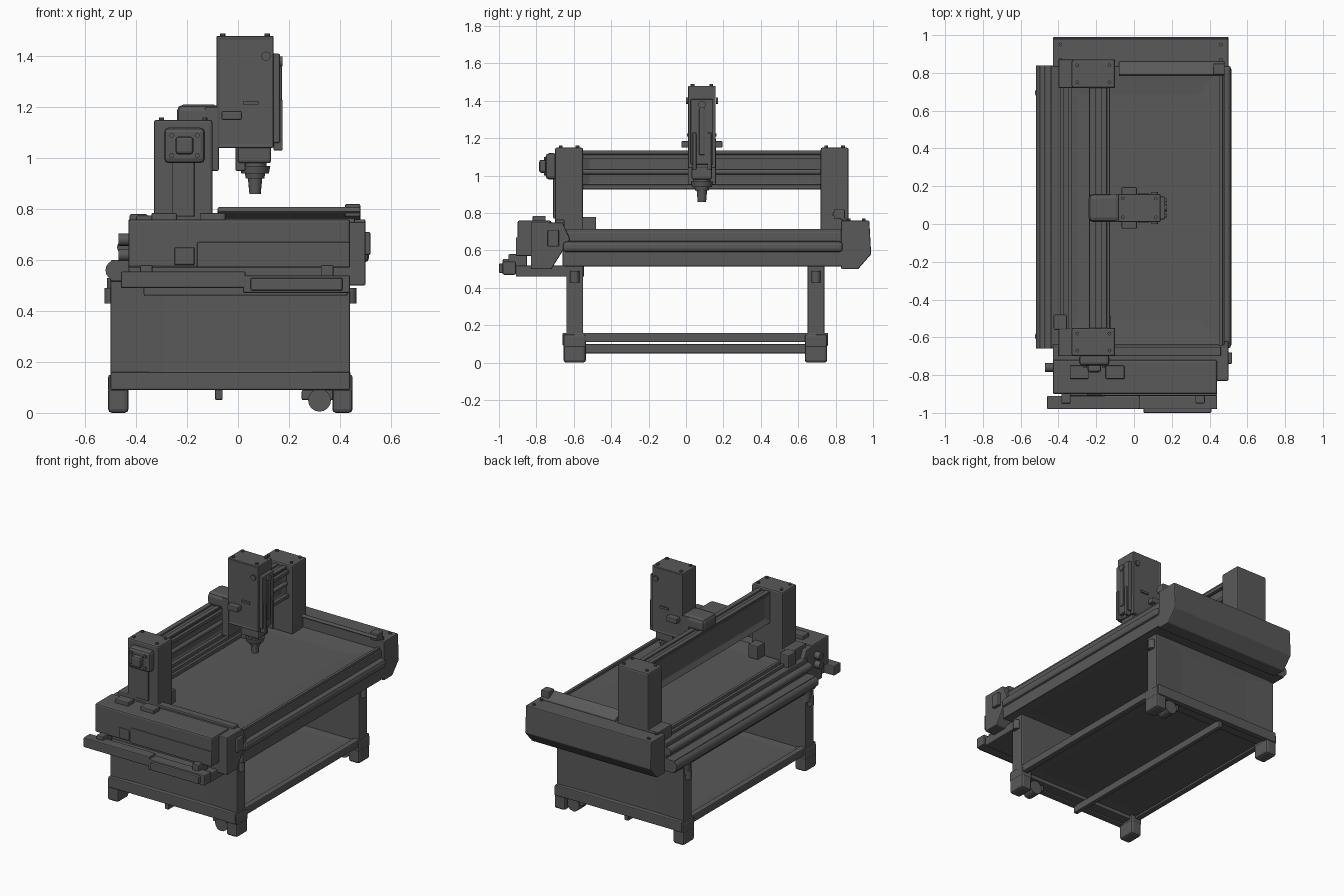
import bpy, bmesh, math
from mathutils import Vector, Matrix

if "Cube" in bpy.data.objects:
    bpy.data.objects.remove(bpy.data.objects["Cube"], do_unlink=True)

grey = bpy.data.materials.new("dark_machine_grey")
grey.use_nodes = True
grey.diffuse_color = (0.1, 0.1, 0.1, 1)
grey.node_tree.nodes["Principled BSDF"].inputs["Base Color"].default_value = grey.diffuse_color

LEFT, RIGHT, FRONT, BACK, UP, DOWN = (Vector(d) for d in (
    (1, 0, 0), (-1, 0, 0), (0, -1, 0), (0, 1, 0), (0, 0, 1), (0, 0, -1)))
EDGE = 0.006


def finish(name, bm, bevel=EDGE):
    bmesh.ops.recalc_face_normals(bm, faces=bm.faces)
    mesh = bpy.data.meshes.new(name)
    bm.to_mesh(mesh)
    bm.free()
    obj = bpy.data.objects.new(name, mesh)
    bpy.context.collection.objects.link(obj)
    mesh.materials.append(grey)
    if bevel:
        modifier = obj.modifiers.new("soft_edges", "BEVEL")
        modifier.width, modifier.segments, modifier.limit_method = bevel, 2, "ANGLE"
    return obj


def box(name, x, y, z, bevel=EDGE):
    """Box from (lowest, highest) ranges."""
    bm = bmesh.new()
    bmesh.ops.create_cube(bm, size=1)
    for v in bm.verts:
        v.co = [span[0] if c < 0 else span[1] for c, span in zip(v.co, (x, y, z))]
    return finish(name, bm, bevel)


def around(middle, half):
    return middle - half, middle + half


def spans(host):
    """The host's x, y and z ranges."""
    return [(min(axis), max(axis)) for axis in zip(*(v.co for v in host.data.vertices))]


def face_position(host, direction):
    """Axis index of a host's outer face and where that face lies."""
    axis = max(range(3), key=lambda i: abs(direction[i]))
    return axis, spans(host)[axis][1 if direction[axis] > 0 else 0]


def plate(name, host, direction, margins, thick, bevel=EDGE):
    """Raised block on a host's face, held in from the face's edges."""
    axis, face = face_position(host, direction)
    ranges = [(low + m, high - m) for (low, high), m in zip(spans(host), margins)]
    ranges[axis] = sorted((face - direction[axis] * EDGE, face + direction[axis] * thick))
    return box(name, *ranges, bevel)


def recess(host, direction, margins, depth=0.012):
    """Sink a panel into a host's face, held in from the face's edges."""
    bm = bmesh.new()
    bm.from_mesh(host.data)
    face = max(bm.faces, key=lambda f: f.normal.dot(direction))
    bmesh.ops.inset_individual(bm, faces=[face], thickness=EDGE)
    middle = face.calc_center_median()
    for v in face.verts:
        for i, m in enumerate(margins):
            v.co[i] += math.copysign(m, middle[i] - v.co[i])
        v.co -= direction * depth
    bm.to_mesh(host.data)
    bm.free()


def prism(name, outline, x):
    """Run a (y, z) outline along x."""
    bm = bmesh.new()
    near, far = ([bm.verts.new((end, *point)) for point in outline] for end in x)
    bm.faces.new(near)
    bm.faces.new(far)
    for i in range(len(outline)):
        bm.faces.new((near[i - 1], near[i], far[i], far[i - 1]))
    return finish(name, bm)


def rod(name, radius, length, start, direction=BACK, tip=1.0, sides=16):
    """Smooth cylinder or cone growing from a start point."""
    bm = bmesh.new()
    bmesh.ops.create_cone(bm, cap_ends=True, segments=sides, radius1=radius,
                          radius2=radius * tip, depth=length)
    turn = direction.to_track_quat("Z", "Y").to_matrix().to_4x4()
    bm.transform(Matrix.Translation(Vector(start) + direction * length / 2) @ turn)
    obj = finish(name, bm, 0)
    bpy.ops.object.select_all(action="DESELECT")
    obj.select_set(True)
    bpy.context.view_layer.objects.active = obj
    bpy.ops.object.shade_smooth_by_angle(angle=math.radians(35))


def bolts(name, host, direction, inset):
    """A bolt near each corner of a host's face."""
    axis, face = face_position(host, direction)
    ranges = [(low + inset, high - inset) for low, high in spans(host)]
    ranges[axis] = [face]
    for x in ranges[0]:
        for y in ranges[1]:
            for z in ranges[2]:
                rod(name, 0.01, 0.01, (x, y, z), direction, sides=8)


# Cabinet ends with sunken doors, kick rails, corner caps, feet and castors
cabinet_x = (-0.5, 0.44)
for side, out, y in (("front", FRONT, (-0.64, -0.55)), ("rear", BACK, (0.65, 0.74))):
    end = box(side + "_cabinet_end", cabinet_x, y, (0.1, 0.53))
    recess(end, out, (0.21, 0, 0.06))
    middle = sum(y) / 2
    outer = face_position(end, out)[1]
    box(side + "_kick_rail", cabinet_x, around(outer, 0.02), (0.09, 0.16))
    for x in cabinet_x:
        rod(side + "_corner_cap", 0.025, 0.06, (x, middle, 0.43), UP)
        inner = x - math.copysign(0.03, x)
        box(side + "_corner_block", around(inner, 0.04), around(middle, 0.06), (0.08, 0.15), 0.01)
        box(side + "_foot", around(inner, 0.04), around(middle, 0.06), (0, 0.1), 0.015)
    rod(side + "_castor", 0.045, 0.08, (0.32, middle - 0.04, 0.05))
    box(side + "_castor_bracket", (0.25, 0.4), around(middle, 0.03), (0.05, 0.09))

# Lower shelf, its side rails and the centre bar
cabinet_y = (-0.6, 0.7)
shelf = box("lower_shelf", cabinet_x, cabinet_y, (0.12, 0.15))
for direction in (UP, DOWN):
    recess(shelf, direction, (0.1, 0.1, 0), 0.008)
for x in cabinet_x:
    box("shelf_side_rail", around(x * 0.96, 0.02), cabinet_y, (0.11, 0.16))
box("centre_floor_bar", around(-0.075, 0.015), (-0.65, 0.74), (0.05, 0.1))

# Machine bed: skirt, side tubes and deck with a sunken work surface
bed_y = (-0.66, 0.84)
bed_length = bed_y[1] - bed_y[0]
skirt = box("bed_skirt", (-0.5, 0.5), bed_y, (0.515, 0.6))
recess(skirt, DOWN, (0.07, 0.15, 0))
box("bed_left_ledge", (0.4, 0.515), bed_y, (0.59, 0.65), 0.02)
deck = box("bed_deck", (-0.44, 0.48), bed_y, (0.55, 0.7))
recess(deck, UP, (0.14, 0.15, 0))
for name, radius, x, z in (("lower", 0.04, -0.48, 0.56), ("upper", 0.025, -0.45, 0.65)):
    rod(name + "_side_tube", radius, bed_length, (x, bed_y[0], z))
for x in (-0.38, -0.34, 0.46):
    box("bed_guide_rail", around(x, 0.01), bed_y, (0.69, 0.715), 0.003)
for y in (-0.58, 0.7):
    rod("bed_end_knob", 0.035, 0.07, (-0.48, y, 0.46), UP)

# Rear housing and thin cover flap
rear = prism("rear_housing", [(0.83, 0.76), (0.98, 0.76), (0.99, 0.58), (0.92, 0.5), (0.83, 0.5)], (-0.43, 0.5))
bolts("rear_housing_bolt", rear, UP, 0.04)
prism("rear_cover_flap", [(0.78, 0.79), (0.79, 0.81), (0.86, 0.77), (0.86, 0.75)], (-0.08, 0.48))
box("rear_flap_clip", (0.42, 0.48), (0.79, 0.85), (0.77, 0.82))

# Front housing, control box and side knobs
prism("front_housing_back", [(-0.83, 0.75), (-0.66, 0.75), (-0.62, 0.66), (-0.72, 0.5), (-0.83, 0.5)], (-0.43, 0.5))
housing = box("front_housing", (-0.43, 0.44), (-0.9, -0.72), (0.57, 0.76), 0.01)
box("front_control_box", (-0.16, 0.44), (-0.91, -0.8), (0.57, 0.67))
box("front_vent", (-0.25, -0.17), (-0.907, -0.8), (0.58, 0.65))
box("front_top_strip", (-0.4, 0.46), (-0.7, -0.65), (0.73, 0.765))
box("front_latch", (0.49, 0.52), (-0.74, -0.68), (0.62, 0.71))
for z in (0.62, 0.68):
    rod("front_side_knob", 0.024, 0.05, (-0.42, -0.76, z), RIGHT)
for x in (-0.29, -0.1):
    box("top_cable_plug", around(x, 0.05), (-0.82, -0.75), (0.75, 0.785))

# Control tray in front, with its arms and support
tray_y = (-0.98, -0.91)
box("tray_right_part", (-0.46, 0.03), tray_y, (0.49, 0.555))
tray = box("tray_left_part", (0.02, 0.44), tray_y, (0.47, 0.54))
plate("tray_lip", tray, FRONT, (0.03, 0, 0.01), 0.02)
box("tray_support", (-0.37, 0.43), (-0.91, -0.62), (0.46, 0.52))
for x in (-0.36, 0.35):
    box("tray_arm", around(x, 0.025), (-0.95, -0.85), (0.49, 0.58))

# Gantry columns on sliding feet
column_x = (-0.33, -0.1)
columns = {}
for side, y in (("front", (-0.7, -0.55)), ("rear", (0.72, 0.87))):
    columns[side] = box(side + "_gantry_column", column_x, y, (0.69, 1.15), 0.01)
    bolts("column_bolt", columns[side], UP, 0.03)
    box(side + "_column_foot", (-0.4, -0.1), y, (0.69, 0.775))
for x in (-0.39, -0.16):
    box("gantry_slider_block", around(x, 0.035), (-0.56, -0.48), (0.69, 0.78))

# Drive motor on the front column
plate("front_column_strip", columns["front"], FRONT, (0.07, 0, 0.08), 0.01)
motor = box("drive_motor", around(-0.21, 0.08), (-0.75, -0.69), (0.98, 1.12), 0.018)
plate("drive_motor_cap", motor, FRONT, (0.045, 0, 0.035), 0.035, 0.012)
bolts("drive_motor_bolt", motor, FRONT, 0.03)

# Gantry beam with sunken sides, rails and drive screw
beam_y = (-0.56, 0.73)
beam = box("gantry_beam", (-0.24, -0.14), beam_y, (0.925, 1.125), 0.004)
for direction in (LEFT, RIGHT):
    recess(beam, direction, (0, 0.04, 0.03), 0.02)
for z in (0.94, 1.1):
    box("beam_guide_rail", around(-0.14, 0.012), beam_y, around(z, 0.012), 0.003)
for x in (-0.22, -0.16):
    box("beam_top_strip", around(x, 0.016), beam_y, (1.12, 1.135), 0.003)
rod("beam_drive_screw", 0.014, beam_y[1] - beam_y[0], (-0.15, beam_y[0], 1.02))

# Carriage riding on the beam
head_y = (0.01, 0.16)
spindle_y = sum(head_y) / 2
box("carriage_saddle", (-0.24, -0.07), head_y, (1.12, 1.21), 0.025)
box("carriage_plate", (-0.13, -0.075), head_y, (0.95, 1.2))

# Spindle head with its cover, slide rails, clips and buttons
head = box("spindle_head", (-0.085, 0.14), head_y, (1.04, 1.48))
bolts("spindle_top_bolt", head, UP, 0.025)
cover = box("spindle_face_cover", (0.13, 0.165), around(spindle_y, 0.06), (1.06, 1.41))
plate("spindle_face_slide", cover, LEFT, (0, 0.045, 0.05), 0.008)
rod("spindle_face_knob", 0.02, 0.01, (0.165, spindle_y, 1.38), LEFT)
for out in (FRONT, BACK):
    recess(head, out, (0.01, 0, 0.01), 0.004)
    side_y = face_position(head, out)[1]
    rail_y = spindle_y + out.y * 0.04
    box("spindle_face_rail", (0.14, 0.175), around(rail_y, 0.01), (1.03, 1.23), 0.004)
    box("spindle_side_clip", (-0.065, 0.015), around(side_y, 0.035), (1.15, 1.185))
    box("spindle_side_slot", (0.02, 0.08), around(side_y, 0.004), (1.21, 1.225), 0)
    rod("spindle_side_button", 0.018, 0.01, (0.11, side_y, 1.4), out)

# Spindle neck, collar and tool tip
box("spindle_neck", (0, 0.13), around(spindle_y, 0.055), (0.98, 1.06), 0.01)
box("spindle_neck_bracket", (-0.01, 0.03), around(spindle_y, 0.045), (0.95, 1.05))
for name, radius, length, top, tip in (("nose", 0.045, 0.05, 1, 1), ("collar", 0.06, 0.03, 0.97, 0.9),
                                       ("nut", 0.04, 0.02, 0.94, 0.9), ("tool_tip", 0.028, 0.06, 0.92, 0.8)):
    rod("spindle_" + name, radius, length, (0.067, spindle_y, top), DOWN, tip)
